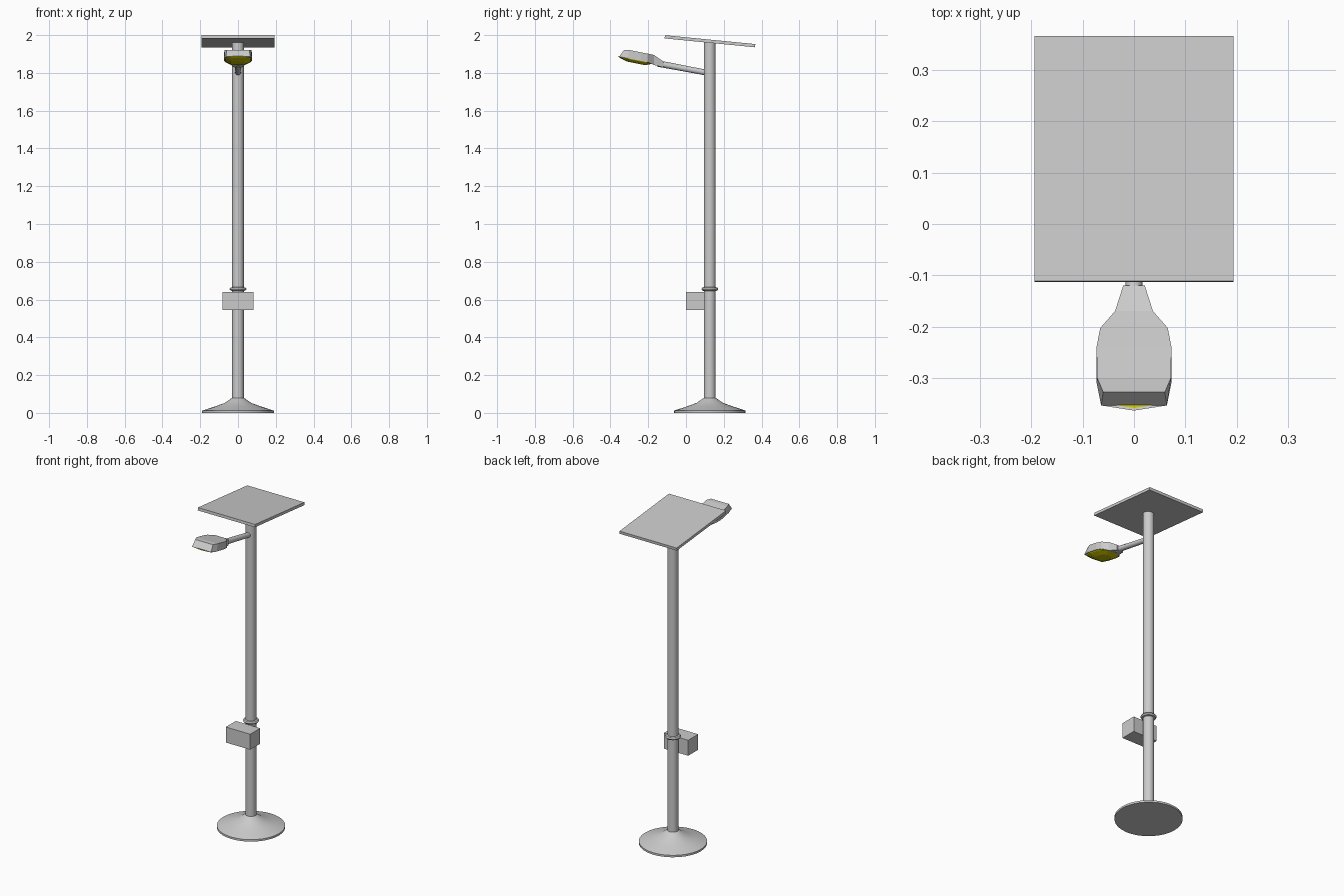
import bpy, bmesh, math
from mathutils import Vector

if "Cube" in bpy.data.objects:
    bpy.data.objects.remove(bpy.data.objects["Cube"])

PY = 0.126  # pole axis


def make_object(name, verts, faces, mat=None):
    me = bpy.data.meshes.new(name)
    bm = bmesh.new()
    vs = [bm.verts.new(v) for v in verts]
    for f in faces:
        bm.faces.new([vs[i] for i in f])
    bmesh.ops.remove_doubles(bm, verts=bm.verts, dist=1e-5)
    bmesh.ops.recalc_face_normals(bm, faces=bm.faces)
    bm.to_mesh(me)
    bm.free()
    ob = bpy.data.objects.new(name, me)
    bpy.context.collection.objects.link(ob)
    if mat:
        me.materials.append(mat)
    return ob


def smooth(ob):
    bpy.ops.object.select_all(action='DESELECT')
    bpy.context.view_layer.objects.active = ob
    ob.select_set(True)
    bpy.ops.object.shade_smooth_by_angle(angle=math.radians(30))


def loft(name, rings, mat=None, caps=True):
    n = len(rings[0])
    verts = [v for r in rings for v in r]
    faces = [(a * n + i, a * n + (i + 1) % n, a * n + n + (i + 1) % n, a * n + n + i)
             for a in range(len(rings) - 1) for i in range(n)]
    if caps:
        faces += [tuple(range(n)), tuple(range(len(verts) - n, len(verts)))]
    return make_object(name, verts, faces, mat)


def lathe(name, profile, n=24):
    rings = [[(r * math.cos(2 * math.pi * i / n), PY + r * math.sin(2 * math.pi * i / n), z)
              for i in range(n)] for r, z in profile]
    ob = loft(name, rings)
    smooth(ob)
    return ob


def box(name, size, loc, tilt=0):
    bpy.ops.mesh.primitive_cube_add(size=1, location=loc, rotation=(tilt, 0, 0))
    ob = bpy.context.object
    ob.name = name
    ob.scale = size
    return ob


# Base, pole and collar
lathe("base", [(0.19, 0), (0.19, 0.012), (0.125, 0.033), (0.07, 0.053), (0.031, 0.08)], 32)
lathe("pole", [(0.031, 0.01), (0.031, 1.966)])
lathe("collar", [(0.03, 0.645), (0.04, 0.648), (0.045, 0.656), (0.04, 0.663), (0.03, 0.666)])

# Battery box on the front of the pole
box("battery_box", (0.166, 0.097, 0.095), (0, 0.0485, 0.593))

# Tilted solar panel
box("solar_panel", (0.388, 0.481, 0.017), (0, 0.127, 1.9675), -math.radians(5.6))

# Arm from the pole to the lamp head
a, b = Vector((0, 0.11, 1.801)), Vector((0, -0.15, 1.85))
bpy.ops.mesh.primitive_cone_add(vertices=16, radius1=0.015, radius2=0.017, depth=(b - a).length,
                                location=(a + b) / 2,
                                rotation=(b - a).to_track_quat('Z', 'Y').to_euler())
arm = bpy.context.object
arm.name = "arm"
smooth(arm)


# Lamp head: stations of top (half width, y, z) and rim (half width, y, z)
def rim_z(y):
    return 1.888 - 0.196 * (y + 0.364)


stations = [
    ((0.021, -0.120, 1.861), (0.021, -0.120, 1.829)),
    ((0.037, -0.170, 1.895), (0.037, -0.170, 1.842)),
    ((0.066, -0.203, 1.902), (0.066, -0.203, rim_z(-0.203))),
    ((0.073, -0.240, 1.909), (0.073, -0.240, rim_z(-0.240))),
    ((0.072, -0.300, 1.921), (0.073, -0.310, rim_z(-0.310))),
    ((0.060, -0.328, 1.922), (0.064, -0.354, rim_z(-0.354))),
]
rings = []
for k, (t, r) in enumerate(stations):
    tip = 0.010 if k == len(stations) - 1 else 0
    rings.append([(-t[0], t[1], t[2]), (0, t[1], t[2]), (t[0], t[1], t[2]),
                  (r[0], r[1], r[2]), (0, r[1] - tip, r[2] + tip * 0.2), (-r[0], r[1], r[2])])
loft("lamp_head", rings)

# Yellow faceted glass under the lamp head
yellow = bpy.data.materials.new("yellow_glass")
yellow.diffuse_color = (0.6, 0.55, 0.0, 1)
yellow.use_nodes = True
yellow.node_tree.nodes["Principled BSDF"].inputs["Base Color"].default_value = yellow.diffuse_color
half = [r for _, r in stations[1:]]
outline = [(w, y) for w, y, _ in half] + [(0, -0.364)] + [(-w, y) for w, y, _ in reversed(half)]
glass = []
for s, drop in ((0.95, -0.002), (0.9, 0.004), (0.5, 0.018)):
    ring = []
    for x, y in outline:
        yy = -0.262 + (y + 0.262) * s
        ring.append((x * s, yy, rim_z(yy) - drop))
    glass.append(ring)
loft("lamp_glass", glass, yellow)
